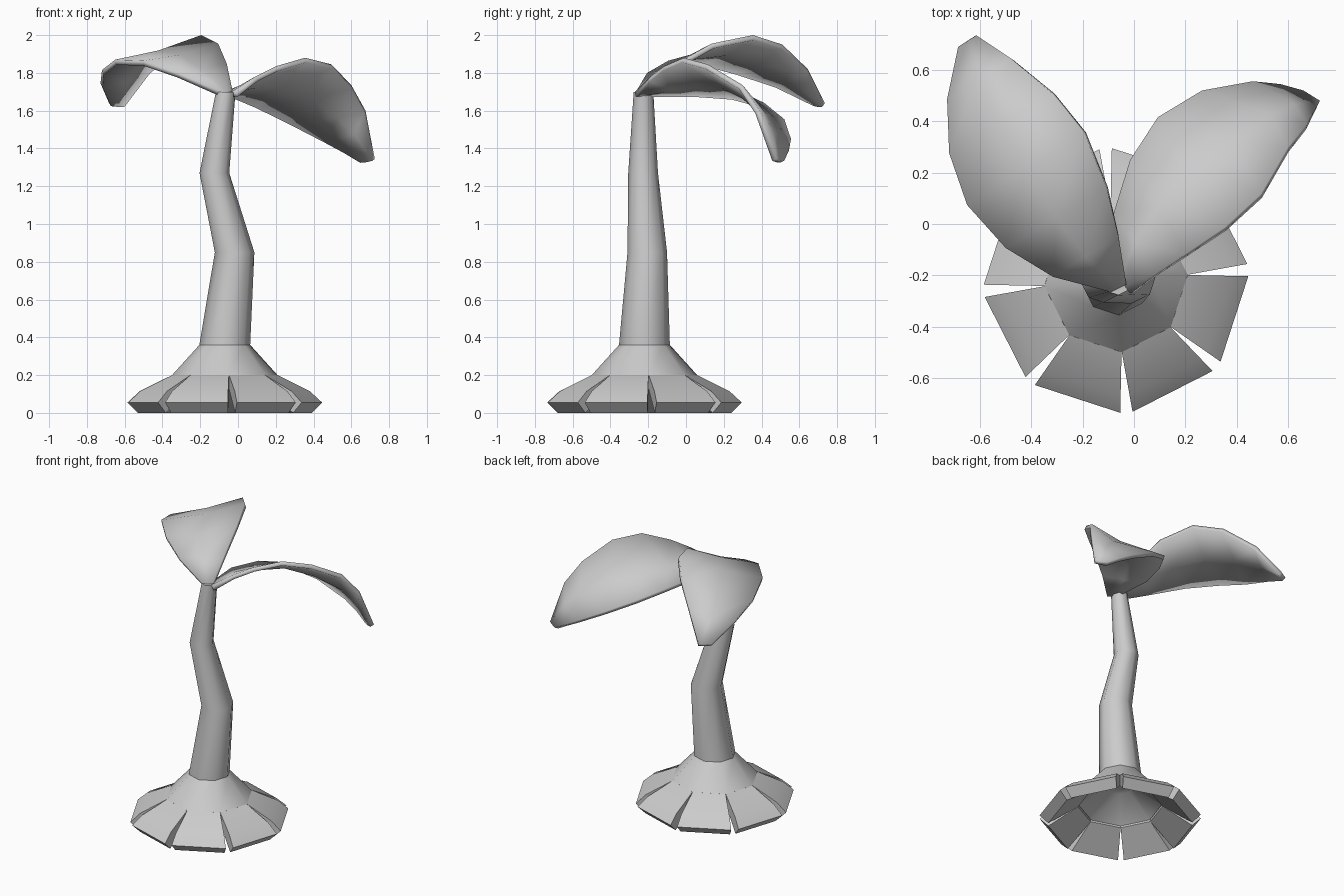
import bpy, bmesh, math
from mathutils import Vector

if "Cube" in bpy.data.objects:
    bpy.data.objects.remove(bpy.data.objects["Cube"])

CX, CY = -0.07, -0.22          # plant axis
A0 = math.radians(4.5)         # rotation of the eight-sided base


def finish(name, verts, faces, angle=30):
    me = bpy.data.meshes.new(name)
    me.from_pydata(verts, [], faces)
    bm = bmesh.new()
    bm.from_mesh(me)
    bmesh.ops.recalc_face_normals(bm, faces=bm.faces)
    bm.to_mesh(me)
    bm.free()
    ob = bpy.data.objects.new(name, me)
    bpy.context.collection.objects.link(ob)
    bpy.ops.object.select_all(action='DESELECT')
    ob.select_set(True)
    bpy.context.view_layer.objects.active = ob
    bpy.ops.object.shade_smooth_by_angle(angle=math.radians(angle))
    return ob


def loft(name, rings, n, angle=30):
    """Capped tube through rings of (x, y, z, radius)."""
    verts, faces = [], []
    for x, y, z, r in rings:
        for i in range(n):
            a = A0 + 2 * math.pi * i / n
            verts.append((x + r * math.cos(a), y + r * math.sin(a), z))
    for k in range(len(rings) - 1):
        for i in range(n):
            j = (i + 1) % n
            faces.append((k * n + i, k * n + j, (k + 1) * n + j, (k + 1) * n + i))
    faces.append(tuple(range(n)))
    faces.append(tuple(range((len(rings) - 1) * n, len(rings) * n)))
    return finish(name, verts, faces, angle)


# Crooked tapering stem
loft("stem", [(-0.07, -0.22, 0.34, 0.135), (-0.07, -0.22, 0.36, 0.135),
              (-0.018, -0.205, 0.85, 0.105), (-0.125, -0.227, 1.27, 0.079),
              (-0.065, -0.225, 1.70, 0.052)], 8, 50)

# Hollow cone the stem grows from
loft("base_cone", [(CX, CY, 0.27, 0.08), (CX, CY, 0.14, 0.265), (CX, CY, 0.20, 0.28),
                   (CX, CY, 0.36, 0.135)], 8, 50)

# Eight thick flaps around the cone, split by widening gaps
profile = [(0.28, 0.20), (0.45, 0.115), (0.515, 0.055), (0.46, 0.0), (0.27, 0.13)]
for k in range(8):
    a, b = (A0 + math.pi / 4 * (k + s) for s in (0, 1))
    verts = []
    for ang, side in ((a, 1), (b, -1)):
        for r, z in profile:
            g = side * 0.024 * max(0, r - 0.275) / 0.24
            verts.append((CX + r * math.cos(ang) - g * math.sin(ang),
                          CY + r * math.sin(ang) + g * math.cos(ang), z))
    n = len(profile)
    faces = [(i, (i + 1) % n, n + (i + 1) % n, n + i) for i in range(n)]
    faces += [tuple(range(n)), tuple(range(n, 2 * n))]
    finish(f"base_flap_{k + 1}", verts, faces, 20)


def leaf(name, left, right):
    """Arched leaf between two edge curves with a shallow midrib groove."""
    verts, faces = [], []
    for l, r in zip(left, right):
        l, r = Vector(l), Vector(r)
        m = (l + r) / 2
        m.z -= 0.03 * (r - l).length
        verts += [l, m, r]
    for k in range(len(left) - 1):
        for c in (0, 1):
            i = 3 * k + c
            faces.append((i, i + 1, i + 4, i + 3))
    ob = finish(name, verts, faces, 40)
    if sum(p.normal.z for p in ob.data.polygons) < 0:
        ob.data.flip_normals()
    mod = ob.modifiers.new("thickness", 'SOLIDIFY')
    mod.thickness = 0.028
    mod.offset = -1


# Left leaf
leaf("left_leaf",
     [(-0.09, -0.265, 1.70), (-0.315, -0.206, 1.80), (-0.50, -0.093, 1.865),
      (-0.65, 0.074, 1.87), (-0.72, 0.276, 1.815), (-0.728, 0.486, 1.745), (-0.685, 0.69, 1.645)],
     [(-0.03, -0.235, 1.71), (-0.06, -0.05, 1.85), (-0.105, 0.136, 1.955),
      (-0.195, 0.354, 2.0), (-0.32, 0.51, 1.95), (-0.48, 0.645, 1.82), (-0.615, 0.735, 1.64)])

# Right leaf, tilted more steeply
leaf("right_leaf",
     [(-0.06, -0.22, 1.70), (-0.08, 0.04, 1.70), (-0.015, 0.25, 1.685), (0.093, 0.416, 1.64),
      (0.265, 0.52, 1.555), (0.463, 0.556, 1.45), (0.57, 0.545, 1.39), (0.66, 0.52, 1.335)],
     [(-0.015, -0.27, 1.70), (0.09, -0.19, 1.78), (0.20, -0.117, 1.835), (0.354, -0.012, 1.88),
      (0.494, 0.117, 1.845), (0.60, 0.30, 1.735), (0.675, 0.39, 1.60), (0.724, 0.48, 1.345)])
